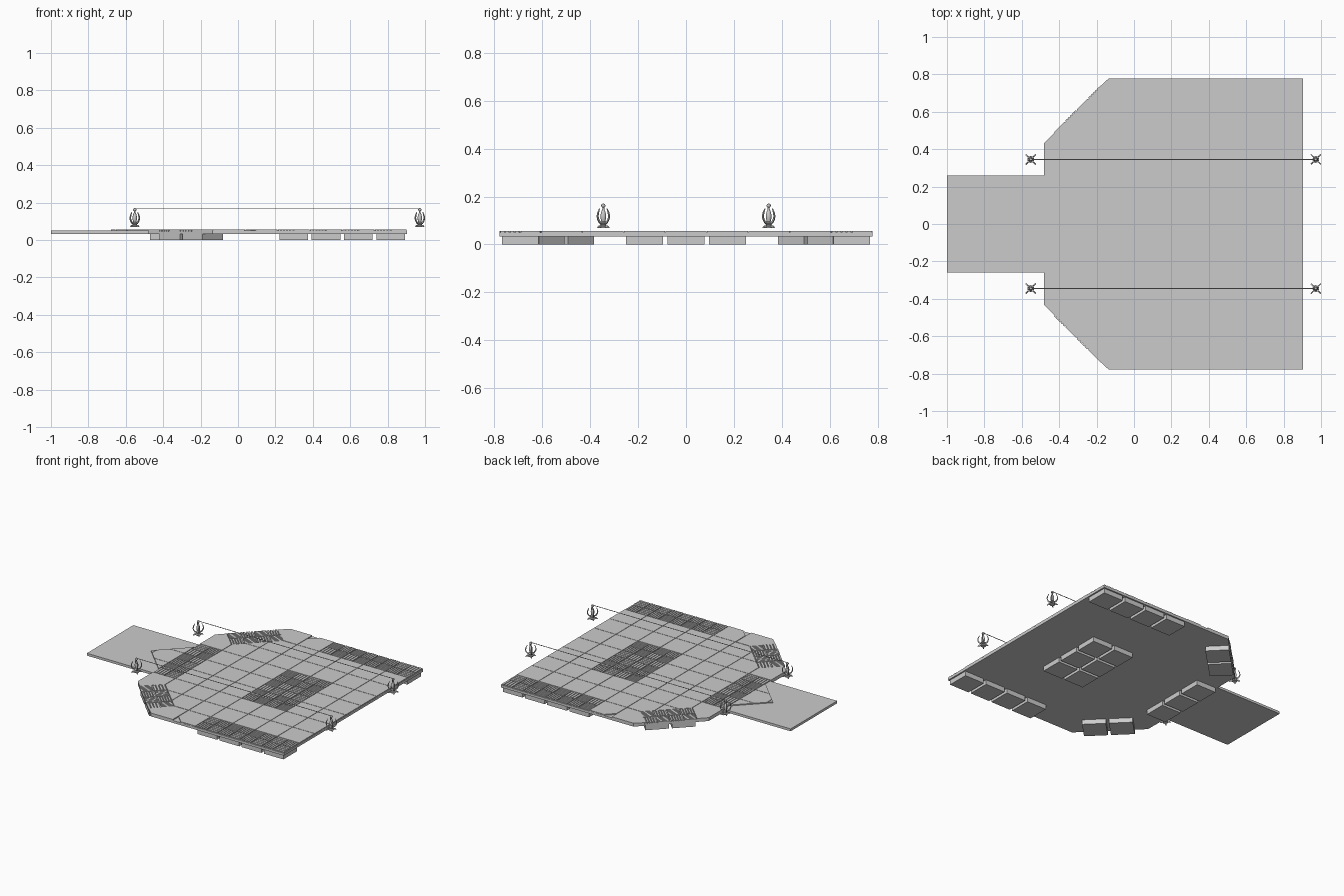
import bpy, bmesh, math, random
from mathutils import Matrix, Vector

if "Cube" in bpy.data.objects:
    bpy.data.objects.remove(bpy.data.objects["Cube"])

random.seed(4)
T = 0.173                       # floor tile size
X0 = -1.0
Z_BOT, Z_MID, Z_TOP = 0.033, 0.050, 0.057
GAP = 0.003
HY = 4.5 * T
gx = lambda i: X0 + i * T       # grid line positions
gy = lambda j: -HY + j * T


def finish(bm, name, smooth=False):
    bmesh.ops.recalc_face_normals(bm, faces=bm.faces)
    me = bpy.data.meshes.new(name)
    bm.to_mesh(me)
    bm.free()
    ob = bpy.data.objects.new(name, me)
    bpy.context.collection.objects.link(ob)
    if smooth:
        for o in bpy.context.selected_objects:
            o.select_set(False)
        ob.select_set(True)
        bpy.context.view_layer.objects.active = ob
        bpy.ops.object.shade_smooth_by_angle()
    return ob


def prism(bm, pts, z0, z1, mat=Matrix()):
    lo = [bm.verts.new(mat @ Vector((x, y, z0))) for x, y in pts]
    hi = [bm.verts.new(mat @ Vector((x, y, z1))) for x, y in pts]
    bm.faces.new(lo[::-1])
    bm.faces.new(hi)
    n = len(pts)
    for i in range(n):
        k = (i + 1) % n
        bm.faces.new((lo[i], lo[k], hi[k], hi[i]))


def rect(cx, cy, w, h):
    return [(cx - w/2, cy - h/2), (cx + w/2, cy - h/2), (cx + w/2, cy + h/2), (cx - w/2, cy + h/2)]


# Base slab with the two cut corners and the walkway
bm = bmesh.new()
half = [(gx(3), 1.5*T), (gx(3), 2.5*T), (gx(5), HY), (gx(11), HY)]
outline = [(X0, 1.5*T)] + half + [(x, -y) for x, y in half[::-1]] + [(X0, -1.5*T)]
prism(bm, outline, Z_BOT, Z_MID)
finish(bm, "base_slab")

# Positions of the slatted panels: straight ones and the diagonal ones
panels = {(3, j) for j in (3, 4, 5)} | {(i, j) for i in (7, 8) for j in (3, 4, 5)}
panels |= {(i, j) for i in (7, 8, 9, 10) for j in (0, 8)}

# Plain floor tiles, clipped along the diagonal panels
bm = bmesh.new()
for i in range(11):
    for j in range(9):
        if (i, j) in panels:
            continue
        if i < 3 and j not in (3, 4, 5):
            continue
        if i == 3 or (i < 6 and j in (0, 8)):
            continue
        prism(bm, rect(gx(i + .5), gy(j + .5), T - GAP, T - GAP), 0.045, Z_TOP)
s = math.sqrt(0.5)
for sy in (1, -1):
    bmesh.ops.bisect_plane(bm, geom=bm.verts[:] + bm.edges[:] + bm.faces[:],
                           plane_co=(-0.308, sy * 0.372, 0), plane_no=(-s, sy * s, 0),
                           clear_outer=True)
    bmesh.ops.holes_fill(bm, edges=[e for e in bm.edges if e.is_boundary])
    # Wedge tiles at both ends of each diagonal
    for pts in ([(gx(3), 0.262), (-0.310, 0.262), (-0.310, 0.370), (-0.428, 0.486), (gx(3), 2.5*T)],
                [(gx(6) - GAP, HY), (gx(6) - GAP, 0.608), (-0.072, 0.608), (-0.190, 0.728), (gx(5), HY)]):
        prism(bm, [(x, sy * y) for x, y in pts], 0.045, Z_TOP)
finish(bm, "floor_tiles")


# Slatted panel: four quarters with alternating slats over a block below
def panel(slats, blocks, mat):
    q = T / 2
    prism(blocks, rect(0, 0, 0.153, 0.153), 0, 0.04, mat)
    for a in (-1, 1):
        for b in (-1, 1):
            horizontal = a != b
            n = random.choice((4, 5, 5))
            step = (q - 0.004) / n
            for k in range(n):
                off = (k + .5) * step - (q - 0.004) / 2
                L = q - 0.006
                w = step - 0.005
                if horizontal:
                    r = rect(a*q/2, b*q/2 + off, L, w)
                else:
                    r = rect(a*q/2 + off, b*q/2, w, L)
                prism(slats, r, 0.045, Z_TOP, mat)


slats, blocks = bmesh.new(), bmesh.new()
for i, j in sorted(panels):
    panel(slats, blocks, Matrix.Translation((gx(i + .5), gy(j + .5), 0)))
for sy in (1, -1):
    for d in (-T/2, T/2):
        m = Matrix.Translation((-0.25 + d*s, sy*(0.553 + d*s), 0)) @ Matrix.Rotation(sy*math.pi/4, 4, 'Z')
        panel(slats, blocks, m)
finish(slats, "panel_slats")
finish(blocks, "panel_blocks")


# Clawed posts: turned spindle plus four curved prongs
def lathe(bm, prof, n=12):
    rings = [[bm.verts.new((r*math.cos(2*math.pi*k/n), r*math.sin(2*math.pi*k/n), z))
              for k in range(n)] for r, z in prof]
    for A, B in zip(rings, rings[1:]):
        for k in range(n):
            bm.faces.new((A[k], A[(k+1) % n], B[(k+1) % n], B[k]))
    bm.faces.new(rings[0][::-1])
    bm.faces.new(rings[-1])


def post(x, y):
    bm = bmesh.new()
    lathe(bm, [(.017, .069), (.018, .076), (.011, .079), (.011, .083), (.017, .087), (.017, .092),
               (.008, .096), (.011, .108), (.012, .122), (.008, .138), (.004, .146), (.004, .154),
               (.008, .158), (.009, .163), (.007, .168), (.002, .171)])
    claw = [(.010, .086), (.024, .090), (.034, .104), (.037, .118), (.033, .134), (.022, .150),
            (.028, .133), (.031, .118), (.028, .107), (.020, .097), (.010, .094)]
    foot = [(.008, .080), (.024, .080), (.035, .069), (.024, .069), (.008, .074)]
    for k in range(4):
        m = Matrix.Rotation(math.pi/4 + k*math.pi/2, 4, 'Z') @ Matrix.Rotation(math.pi/2, 4, 'X')
        prism(bm, claw, -.003, .003, m)
        prism(bm, foot, -.003, .003, m)
    ob = finish(bm, "clawed_post", True)
    ob.location = (x, y, 0)


for y in (-0.345, 0.345):
    for x in (-0.552, 0.972):
        post(x, y)
    # Cable strung between the two posts
    bm = bmesh.new()
    bmesh.ops.create_cone(bm, cap_ends=True, segments=8, radius1=.0022, radius2=.0022, depth=1.524,
                          matrix=Matrix.Translation((0.21, y, 0.167)) @ Matrix.Rotation(math.pi/2, 4, 'Y'))
    finish(bm, "cable", True)
